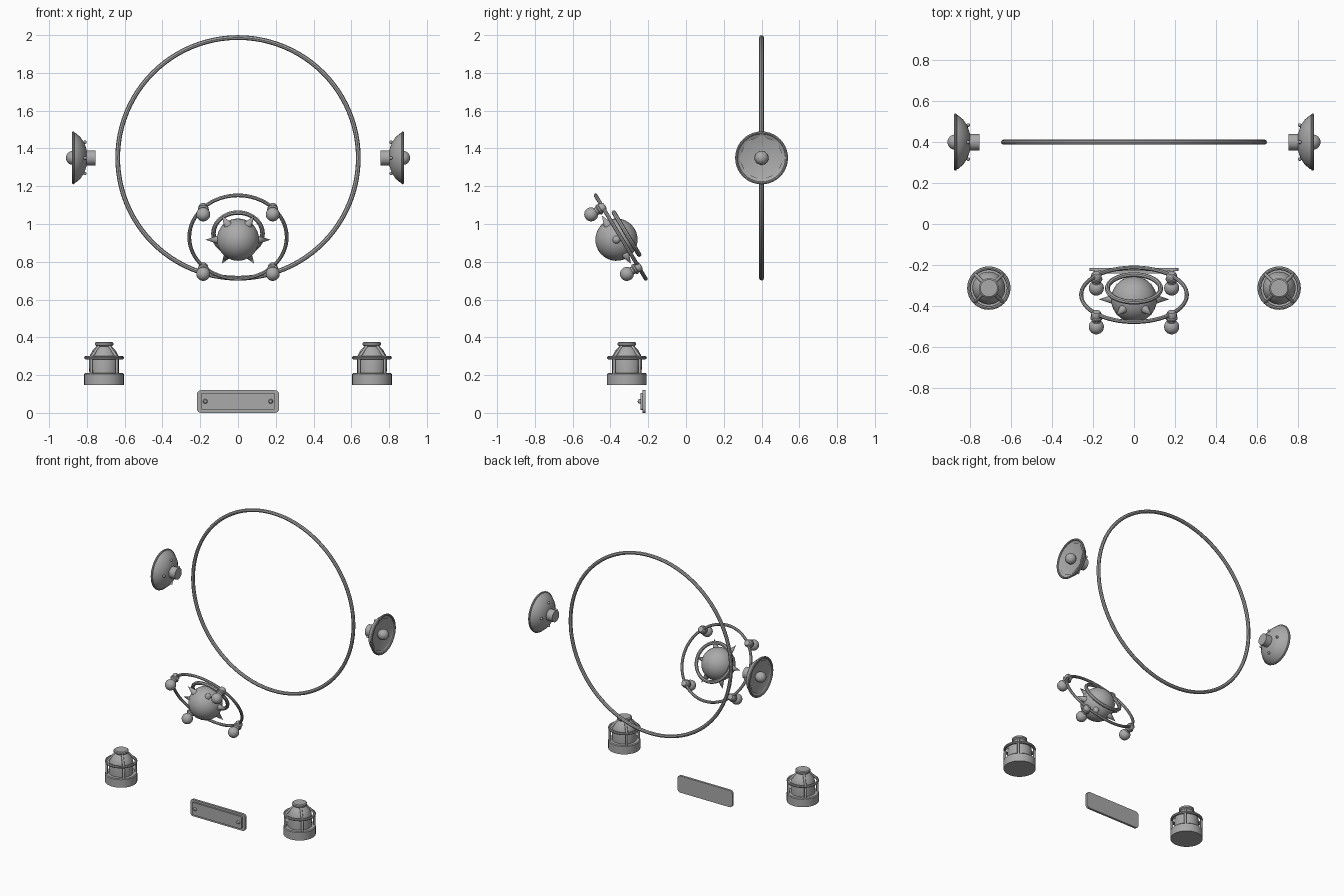
import bpy, bmesh
from math import sin, cos, pi, radians
from mathutils import Matrix, Vector

if "Cube" in bpy.data.objects:
    bpy.data.objects.remove(bpy.data.objects["Cube"], do_unlink=True)

metal = bpy.data.materials.new("grey_metal")
metal.use_nodes = True
GREY = (0.4, 0.4, 0.4, 1)
metal.diffuse_color = GREY
metal.node_tree.nodes["Principled BSDF"].inputs["Base Color"].default_value = GREY

T = Matrix.Translation


def finish(bm, name, matrix):
    bmesh.ops.remove_doubles(bm, verts=bm.verts, dist=1e-5)
    bmesh.ops.recalc_face_normals(bm, faces=bm.faces)
    mesh = bpy.data.meshes.new(name)
    bm.to_mesh(mesh)
    bm.free()
    ob = bpy.data.objects.new(name, mesh)
    bpy.context.collection.objects.link(ob)
    ob.matrix_world = matrix
    mesh.materials.append(metal)
    bpy.ops.object.select_all(action='DESELECT')
    ob.select_set(True)
    bpy.context.view_layer.objects.active = ob
    bpy.ops.object.shade_smooth_by_angle(angle=radians(35))
    return ob


def lathe(name, profile, matrix=Matrix(), segs=32, closed=False, turn=0):
    """Spin (radius, height) points about local z."""
    bm = bmesh.new()
    vs = [bm.verts.new((r * cos(turn), r * sin(turn), z)) for r, z in profile]
    for a, b in zip(vs, vs[1:]):
        bm.edges.new((a, b))
    if closed:
        bm.edges.new((vs[-1], vs[0]))
    bmesh.ops.spin(bm, geom=bm.verts[:] + bm.edges[:], axis=(0, 0, 1),
                   cent=(0, 0, 0), angle=2 * pi, steps=segs)
    return finish(bm, name, matrix)


def ring(name, major, minor, matrix, segs=48, sides=8):
    pts = [(major + minor * cos(2 * pi * i / sides), minor * sin(2 * pi * i / sides))
           for i in range(sides)]
    return lathe(name, pts, matrix, segs, closed=True)


def ball(name, r, matrix, segs=24):
    n = segs // 2
    return lathe(name, [(r * sin(pi * i / n), r * cos(pi * i / n)) for i in range(n + 1)],
                 matrix, segs)


def rod(name, r, z0, z1, matrix, segs=16):
    return lathe(name, [(0, z0), (r, z0), (r, z1), (0, z1)], matrix, segs)


def rounded_slab(name, size, radius, matrix):
    bm = bmesh.new()
    bmesh.ops.create_cube(bm, size=1)
    bmesh.ops.scale(bm, vec=size, verts=bm.verts)
    corners = [e for e in bm.edges
               if abs((e.verts[0].co - e.verts[1].co).normalized().y) > 0.9]
    bmesh.ops.bevel(bm, geom=corners, offset=radius, segments=4, profile=0.5, affect='EDGES')
    return finish(bm, name, matrix)


def bar(name, points, r, matrix):
    curve = bpy.data.curves.new(name, 'CURVE')
    curve.dimensions = '3D'
    curve.bevel_depth = r
    curve.bevel_resolution = 2
    curve.use_fill_caps = True
    spline = curve.splines.new('POLY')
    spline.points.add(len(points) - 1)
    for p, co in zip(spline.points, points):
        p.co = (*co, 1)
    curve.materials.append(metal)
    ob = bpy.data.objects.new(name, curve)
    bpy.context.collection.objects.link(ob)
    ob.matrix_world = matrix


# Large upright hoop
ring("large_hoop", 0.637, 0.0125, T((0, 0.4, 1.35)) @ Matrix.Rotation(pi / 2, 4, 'X'), 96)

# Tilted orb with spikes, two rings and four bulbs
orb = T((0, -0.368, 0.917)) @ Matrix.Rotation(radians(-59), 4, 'X')
ball("orb", 0.112, orb, 32)
ring("inner_ring", 0.13, 0.012, orb @ T((0, 0, 0.062)))
ring("outer_ring", 0.258, 0.01, orb @ T((0, 0, 0.026)), 64)
for i in range(6):
    out = orb @ Matrix.Rotation(i * pi / 3, 4, 'Z') @ Matrix.Rotation(pi / 2, 4, 'Y')
    lathe("orb_spike", [(0, 0.1), (0.024, 0.1), (0, 0.172)], out, 12)
for i in range(4):
    spot = orb @ Matrix.Rotation(pi / 4 + i * pi / 2, 4, 'Z') @ T((0.26, 0, 0.026))
    lathe("bulb_socket", [(0, 0.016), (0.018, 0.014), (0.025, 0.004), (0.025, -0.014),
                          (0.029, -0.018), (0.029, -0.026), (0.022, -0.032),
                          (0.02, -0.05), (0, -0.05)], spot, 16)
    ball("bulb", 0.037, spot @ T((0, 0, -0.072)))

# Side dishes facing outward, and caged lanterns below
for side, label in ((1, "left"), (-1, "right")):
    dish = T((side * 0.872, 0.4, 1.35)) @ Matrix.Rotation(side * pi / 2, 4, 'Y')
    lathe(label + "_dish_bowl", [(0, -0.07), (0.045, -0.07), (0.08, -0.058), (0.11, -0.038),
                                 (0.13, -0.014), (0.136, 0), (0.124, -0.003),
                                 (0.11, -0.014), (0, -0.05)], dish)
    ring(label + "_dish_rim", 0.133, 0.007, dish, 40)
    lathe(label + "_dish_facets", [(0.119, -0.004), (0, -0.036)], dish, 8)
    ball(label + "_dish_knob", 0.037, dish @ T((0, 0, 0.002)))
    rod(label + "_dish_feed", 0.008, -0.05, 0, dish)
    rod(label + "_dish_mount", 0.04, -0.117, -0.065, dish, 24)
    for i in range(4):
        rivet = dish @ Matrix.Rotation(i * pi / 2, 4, 'Z') @ T((0.083, 0, -0.062))
        ball(label + "_dish_rivet", 0.009, rivet, 12)

    lamp = T((side * 0.709, -0.313, 0))
    lathe(label + "_lantern_base", [(0, 0.148), (0.105, 0.148), (0.105, 0.205),
                                    (0.1, 0.21), (0, 0.21)], lamp)
    lathe(label + "_lantern_glass", [(0, 0.2), (0.078, 0.2), (0.08, 0.28), (0.075, 0.305),
                                     (0.06, 0.332), (0.04, 0.352), (0, 0.352)], lamp)
    ring(label + "_lantern_cage_ring", 0.097, 0.009, lamp @ T((0, 0, 0.292)), 32)
    lathe(label + "_lantern_cap", [(0, 0.34), (0.037, 0.34), (0.037, 0.35), (0.049, 0.36),
                                   (0.049, 0.37), (0.042, 0.375), (0, 0.375)], lamp, 24)
    for i in range(4):
        bar(label + "_lantern_cage_bar",
            [Vector(p) for p in ((0.096, 0, 0.2), (0.096, 0, 0.295), (0.04, 0, 0.352))],
            0.008, lamp @ Matrix.Rotation(pi / 4 + i * pi / 2, 4, 'Z'))

# Front plaque with raised panel and two bolts
rounded_slab("plaque_back", (0.436, 0.016, 0.12), 0.022, T((0, -0.222, 0.06)))
rounded_slab("plaque_panel", (0.394, 0.014, 0.09), 0.01, T((0, -0.235, 0.061)))
for x in (-0.173, 0.173):
    bolt = T((x, -0.24, 0.061)) @ Matrix.Rotation(pi / 2, 4, 'X')
    lathe("plaque_bolt", [(0, 0), (0.012, 0), (0.012, 0.008), (0.008, 0.014), (0, 0.016)],
          bolt, 16)
